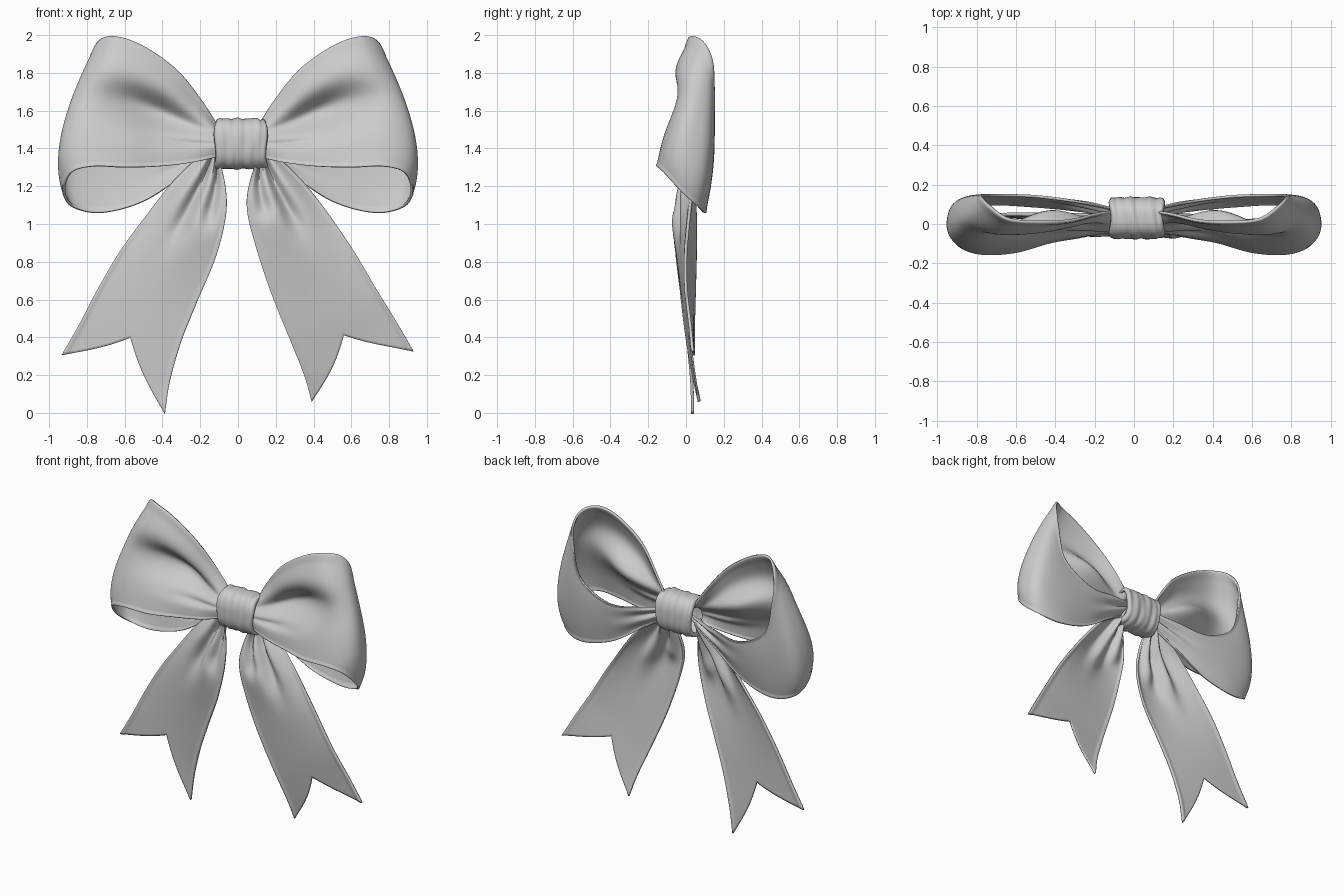
import bpy, bmesh
from math import sin, cos, pi, exp
from mathutils import Vector

cube = bpy.data.objects.get("Cube")
if cube:
    bpy.data.objects.remove(cube)

satin = bpy.data.materials.new("grey_satin")
satin.use_nodes = True
GREY = (0.6, 0.6, 0.6, 1)
satin.diffuse_color = GREY
bsdf = satin.node_tree.nodes["Principled BSDF"]
bsdf.inputs["Base Color"].default_value = GREY
bsdf.inputs["Roughness"].default_value = 0.6


def rail(points, t):
    """Smooth curve through the points, t from 0 to 1."""
    p = [Vector(q) for q in points]
    p = [2 * p[0] - p[1]] + p + [2 * p[-1] - p[-2]]
    s = min(max(t, 0), 1) * (len(p) - 3)
    i = min(int(s), len(p) - 4)
    f = s - i
    a, b, c, d = p[i:i + 4]
    return b + 0.5 * f * (c - a + f * (2 * a - 5 * b + 4 * c - d + f * (3 * (b - c) + d - a)))


def bump(x, centre, width):
    return exp(-((x - centre) / width) ** 2)


def fade(x, end, width):
    """One before the end, zero after it."""
    return 1 / (1 + exp((x - end) / width))


def cloth(name, shape, nu, nv, thickness, mirror=False):
    """Sheet of cloth from shape(u, v) with slightly thicker hems at v = 0 and 1."""
    bm = bmesh.new()
    weights = bm.verts.layers.deform.verify()
    hem = [0, 0.012, 0.03, 0.04]
    across = hem + [0.04 + 0.92 * j / nv for j in range(1, nv)] + [1 - h for h in reversed(hem)]
    rows = []
    for i in range(nu + 1):
        row = []
        for v in across:
            p = shape(i / nu, v)
            vert = bm.verts.new((-p.x if mirror else p.x, p.y, p.z))
            vert[weights][0] = 1 if min(v, 1 - v) < 0.035 else 0.6
            row.append(vert)
        rows.append(row)
    for r, s in zip(rows, rows[1:]):
        for j in range(len(across) - 1):
            bm.faces.new((r[j], r[j + 1], s[j + 1], s[j]))
    bmesh.ops.remove_doubles(bm, verts=bm.verts, dist=0.00005)
    bmesh.ops.recalc_face_normals(bm, faces=bm.faces)
    mesh = bpy.data.meshes.new(name)
    bm.to_mesh(mesh)
    bm.free()
    mesh.materials.append(satin)
    ob = bpy.data.objects.new(name, mesh)
    bpy.context.collection.objects.link(ob)
    ob.vertex_groups.new(name="hem")
    solid = ob.modifiers.new("thickness", "SOLIDIFY")
    solid.thickness = thickness
    solid.offset = 0
    solid.vertex_group = "hem"
    bpy.ops.object.select_all(action="DESELECT")
    ob.select_set(True)
    bpy.context.view_layer.objects.active = ob
    bpy.ops.object.shade_smooth_by_angle(angle=0.9)


# Loop: upper edge, middle and lower edge, from the knot round the fold and back
loop_top = [(.10, .07, 1.50), (.20, .05, 1.66), (.33, .02, 1.82), (.50, .015, 1.94),
            (.64, .03, 1.99), (.73, .09, 1.97), (.77, .135, 1.88), (.765, .145, 1.74),
            (.71, .145, 1.52), (.50, .14, 1.40), (.28, .11, 1.42), (.10, .07, 1.45)]
loop_mid = [(.10, -.03, 1.45), (.26, -.04, 1.48), (.42, -.06, 1.52), (.60, -.085, 1.56),
            (.78, -.085, 1.57), (.90, -.035, 1.54), (.932, .04, 1.45), (.89, .12, 1.36),
            (.72, .14, 1.30), (.50, .125, 1.27), (.28, .095, 1.34), (.10, .06, 1.42)]
loop_low = [(.10, -.02, 1.36), (.25, -.06, 1.325), (.42, -.09, 1.305), (.60, -.14, 1.30),
            (.77, -.15, 1.305), (.885, -.11, 1.27), (.92, -.02, 1.17), (.87, .065, 1.09),
            (.72, .10, 1.06), (.50, .09, 1.12), (.28, .07, 1.26), (.10, .05, 1.37)]


def loop_shape(u, v):
    a, m, b = rail(loop_top, u), rail(loop_mid, u), rail(loop_low, u)
    p = a * (1 - v) * (1 - 2 * v) + m * 4 * v * (1 - v) + b * v * (2 * v - 1)
    # deep pleat with a steep upper lip, then finer creases near the knot
    p.y += 0.115 * bump(u, 0.2, 0.12) * bump(v, 0.37, 0.12 if v < 0.37 else 0.19)
    p.y += 0.02 * bump(u, 0.11, 0.09) * bump(v, 0.66, 0.06)
    p.y -= 0.03 * bump(u, 0.3, 0.17) * bump(v, 0.17, 0.12)
    p.y += 0.012 * bump(u, 0.95, 0.08) * sin(v * 4 * pi)
    return p


for side, flip in (("left", False), ("right", True)):
    cloth(side + "_loop", loop_shape, 88, 30, 0.014, flip)

# Tails: inner and outer edges from the knot down to the two points
outer_edge = {
    "left": [(.13, .04, 1.42), (.24, .05, 1.32), (.35, .04, 1.21), (.47, .02, 1.06),
             (.61, .0, .86), (.73, .0, .66), (.84, .02, .48), (.93, .035, .325)],
    "right": [(.13, .04, 1.42), (.24, .05, 1.32), (.35, .05, 1.21), (.47, .05, 1.06),
              (.62, .05, .86), (.74, .045, .66), (.84, .04, .47), (.935, .04, .305)],
}
inner_edge = {
    "left": [(.12, .0, 1.38), (.065, -.03, 1.22), (.05, -.05, 1.08), (.09, -.045, .90),
             (.17, -.025, .65), (.27, .005, .40), (.35, .04, .20), (.39, .07, .06)],
    "right": [(.11, .0, 1.38), (.07, -.03, 1.20), (.067, -.05, 1.04), (.12, -.045, .82),
              (.22, -.015, .58), (.30, .01, .38), (.36, .03, .17), (.387, .035, -.006)],
}


def tail_shape(side):
    def shape(u, v):
        u *= 1 - 0.2 * (1 - abs(2 * v - 1))         # swallow-tail notch
        p = rail(inner_edge[side], u).lerp(rail(outer_edge[side], u), v)
        p.y -= 0.075 * sin(pi * v) * bump(u, 0.27, 0.24)
        # two hollows pressed in below the knot
        p.y += 0.065 * bump(v, 0.28, 0.14) * fade(u, 0.34, 0.02)
        p.y += 0.08 * bump(v, 0.58, 0.12) * fade(u, 0.42, 0.035)
        return p
    return shape


for side, flip in (("left", False), ("right", True)):
    cloth(side + "_tail", tail_shape(side), 64, 32, 0.016, flip)


# Knot: wrapped band with creases running round it and ends tucked inwards
def knot_shape(u, v):
    a = 2 * pi * u
    edge = abs(2 * v - 1)
    r = 1.02 + 0.02 * sin(v * 19 + 1.4 * sin(a * 2)) + 0.015 * sin(v * 33 + 2 * cos(a))
    r -= 0.03 * bump(edge, 0.8, 0.06) + 0.22 * edge ** 24
    x = 0.015 + 0.132 * (2 * v - 1) + 0.005 * sin(3 * a) * (2 * v - 1)
    sx, cx = sin(a), cos(a)
    # squarish oval section
    q = (abs(sx) ** 2.6 + abs(cx) ** 2.6) ** (-1 / 2.6)
    return Vector((x, 0.03 + 0.1 * r * q * cx, 1.425 + 0.127 * r * q * sx))


cloth("knot", knot_shape, 64, 36, 0.014)
